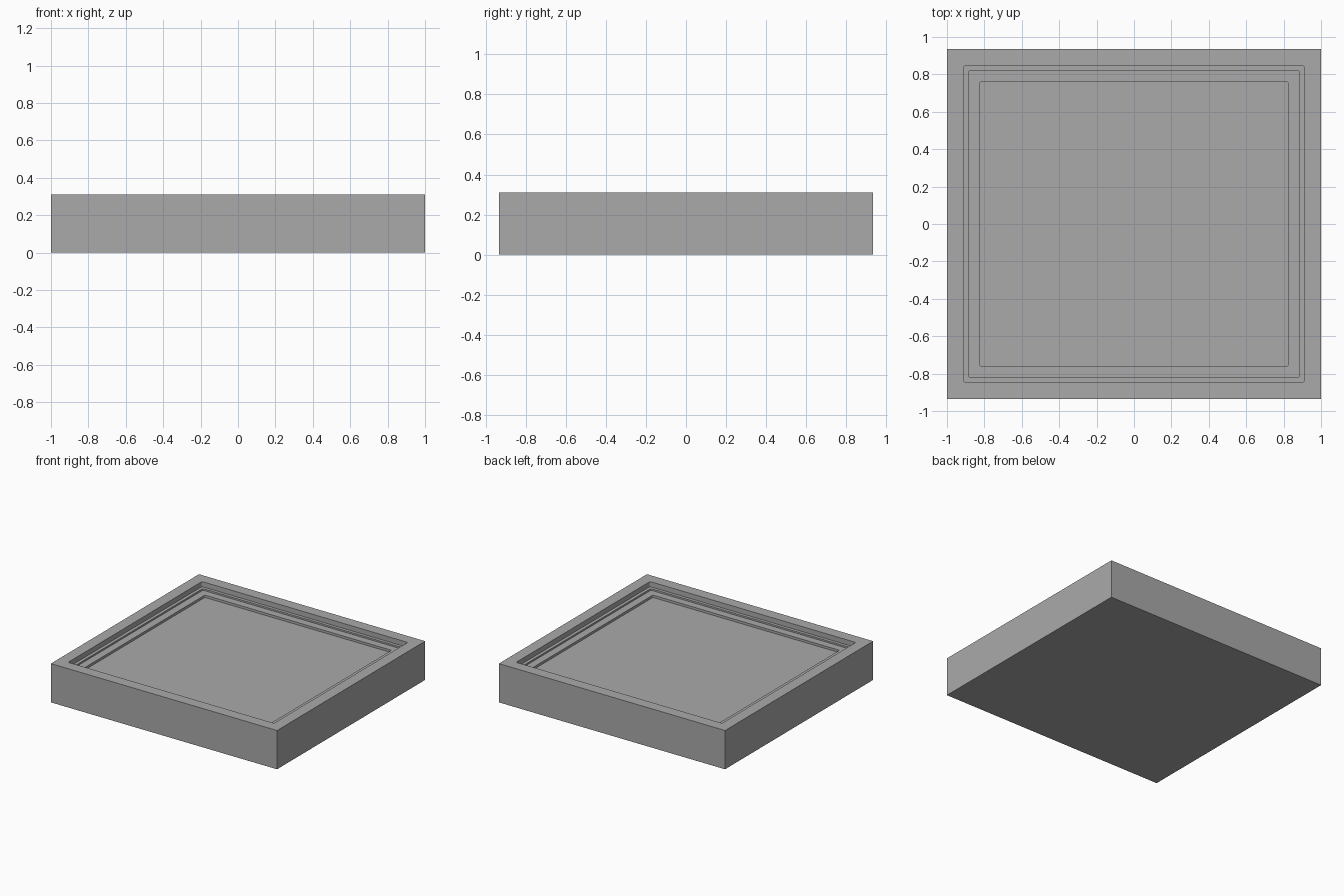
import bpy, bmesh, math

if "Cube" in bpy.data.objects:
    bpy.data.objects.remove(bpy.data.objects["Cube"])

HX, HY, TOP = 1.0, 0.935, 0.31
# stepped recess: (margin from outer edge, floor height), outermost first
STEPS = [(0.09, 0.27), (0.115, 0.257), (0.175, 0.238)]
RADIUS = 0.01

gray = bpy.data.materials.new("plain_gray")
gray.diffuse_color = (0.4, 0.4, 0.4, 1)
gray.use_nodes = True
gray.node_tree.nodes["Principled BSDF"].inputs["Base Color"].default_value = gray.diffuse_color

bm = bmesh.new()


def ring(margin, z, radius=RADIUS, segs=3):
    """Rectangle loop with small rounded corners."""
    verts = []
    for k, (sx, sy) in enumerate([(1, 1), (-1, 1), (-1, -1), (1, -1)]):
        cx, cy = sx * (HX - margin - radius), sy * (HY - margin - radius)
        for i in range(segs + 1):
            a = math.pi / 2 * (k + i / segs)
            verts.append(bm.verts.new((cx + radius * math.cos(a), cy + radius * math.sin(a), z)))
    return verts


def bridge(a, b):
    n = len(a)
    for i in range(n):
        j = (i + 1) % n
        bm.faces.new((a[i], a[j], b[j], b[i]))


# outer box: square-cornered bottom and walls
corners = [(HX, HY), (-HX, HY), (-HX, -HY), (HX, -HY)]
low = [bm.verts.new((x, y, 0)) for x, y in corners]
high = [bm.verts.new((x, y, TOP)) for x, y in corners]
bm.faces.new(low[::-1])
bridge(low, high)

# top rim, joining square outer corners to the rounded opening
loop = ring(STEPS[0][0], TOP)
n = len(loop) // 4
for k in range(4):
    arc = loop[k * n:(k + 1) * n]
    for a, b in zip(arc, arc[1:]):
        bm.faces.new((high[k], b, a))
    j = (k + 1) % 4
    bm.faces.new((high[k], high[j], loop[j * n], arc[-1]))

# recess: each step drops a wall, then runs a ledge inward
for i, (margin, z) in enumerate(STEPS):
    floor = ring(margin, z)
    bridge(loop, floor)
    if i + 1 < len(STEPS):
        loop = ring(STEPS[i + 1][0], z)
        bridge(floor, loop)
    else:
        bm.faces.new(floor)

bmesh.ops.recalc_face_normals(bm, faces=bm.faces)
mesh = bpy.data.meshes.new("stepped_tray")
bm.to_mesh(mesh)
bm.free()
mesh.materials.append(gray)
tray = bpy.data.objects.new("stepped_tray", mesh)
bpy.context.collection.objects.link(tray)
bpy.context.view_layer.objects.active = tray
tray.select_set(True)
bpy.ops.object.shade_smooth_by_angle(angle=math.radians(35))
